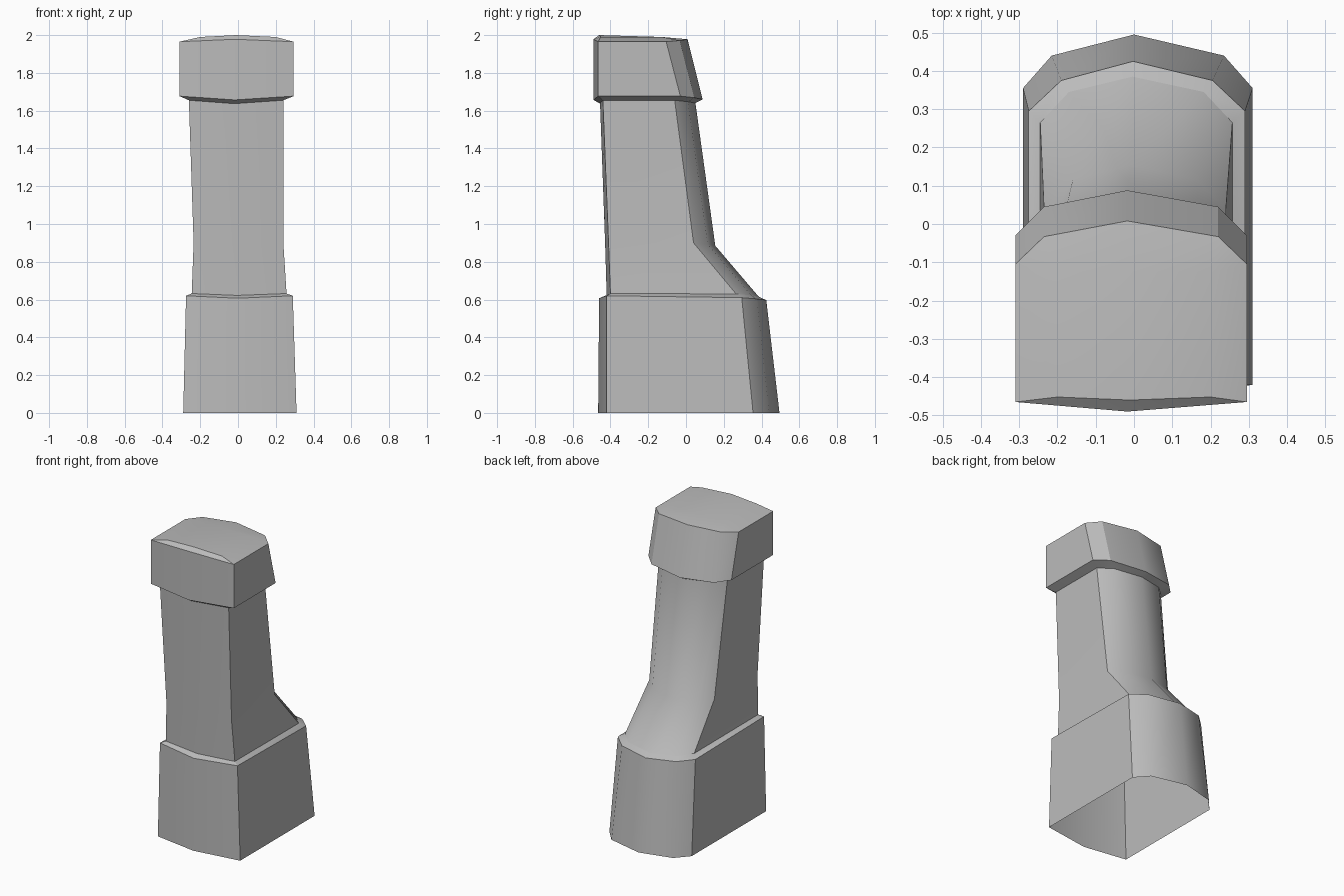
import bpy
import bmesh
from math import radians

cube = bpy.data.objects.get("Cube")
if cube:
    bpy.data.objects.remove(cube)

grey = bpy.data.materials.new("stone_grey")
grey.use_nodes = True
grey.diffuse_color = (0.5, 0.5, 0.5, 1)
grey.node_tree.nodes["Principled BSDF"].inputs["Base Color"].default_value = (0.5, 0.5, 0.5, 1)


def ring(x, front, back, z, chamfer=0.075):
    """Eight-point outline, counter-clockwise from the front centre.
    x: right and left limits; front: corner and centre y;
    back: side, chamfer and centre y; z: front corner, front centre, side, back."""
    lo, hi = x
    mid = (lo + hi) / 2 - 0.01
    z_corner, z_front, z_side, z_back = z
    z_chamfer = (z_side + z_back) / 2
    return [
        (mid, front[1], z_front),
        (hi, front[0], z_corner),
        (hi, back[0], z_side),
        (hi - chamfer, back[1], z_chamfer),
        (mid, back[2], z_back),
        (lo + chamfer, back[1], z_chamfer),
        (lo, back[0], z_side),
        (lo, front[0], z_corner),
    ]


def loft(name, rings, closed_top=False):
    """Join successive outlines into an open-ended shell."""
    bm = bmesh.new()
    rows = [[bm.verts.new(p) for p in r] for r in rings]
    for low, high in zip(rows, rows[1:]):
        for i in range(len(low)):
            j = (i + 1) % len(low)
            bm.faces.new((low[i], low[j], high[j], high[i]))
    if closed_top:
        top = rows[-1]
        bm.faces.new(top[:5])
        bm.faces.new([top[0]] + top[4:])
    bmesh.ops.remove_doubles(bm, verts=bm.verts, dist=0.0005)
    mesh = bpy.data.meshes.new(name)
    bm.to_mesh(mesh)
    bm.free()
    mesh.materials.append(grey)
    obj = bpy.data.objects.new(name, mesh)
    bpy.context.collection.objects.link(obj)
    bpy.ops.object.select_all(action="DESELECT")
    obj.select_set(True)
    bpy.context.view_layer.objects.active = obj
    bpy.ops.object.shade_smooth_by_angle(angle=radians(33))
    return obj


# Outlines shared by neighbouring parts
shoulder = ring((-0.245, 0.257), (-0.4, -0.42), (0.265, 0.345, 0.385),
                (0.632, 0.622, 0.63, 0.615))
neck = ring((-0.26, 0.24), (-0.44, -0.455), (-0.06, 0.01, 0.05),
            (1.655, 1.637, 1.655, 1.64))

# Hollow base, open underneath, with a narrow ledge on top
loft("base", [
    ring((-0.29, 0.31), (-0.42, -0.465), (0.355, 0.44, 0.495), (0, 0, 0, 0)),
    ring((-0.275, 0.29), (-0.42, -0.46), (0.295, 0.375, 0.425),
         (0.62, 0.607, 0.61, 0.597), 0.085),
    shoulder,
])

# Waisted column with a flared back
loft("column", [
    shoulder,
    ring((-0.235, 0.24), (-0.41, -0.428), (0.04, 0.115, 0.155),
         (0.9, 0.89, 0.9, 0.885)),
    neck,
])

# Overhanging cap with a low crown
loft("cap", [
    neck,
    ring((-0.31, 0.295), (-0.465, -0.49), (-0.03, 0.045, 0.088),
         (1.677, 1.657, 1.677, 1.66)),
    ring((-0.31, 0.295), (-0.465, -0.49), (-0.105, -0.033, 0.008),
         (1.965, 1.978, 1.965, 1.978)),
    ring((-0.2, 0.2), (-0.452, -0.46), (-0.125, -0.125, -0.125),
         (1.99, 2, 1.99, 1.99), 0),
], closed_top=True)
